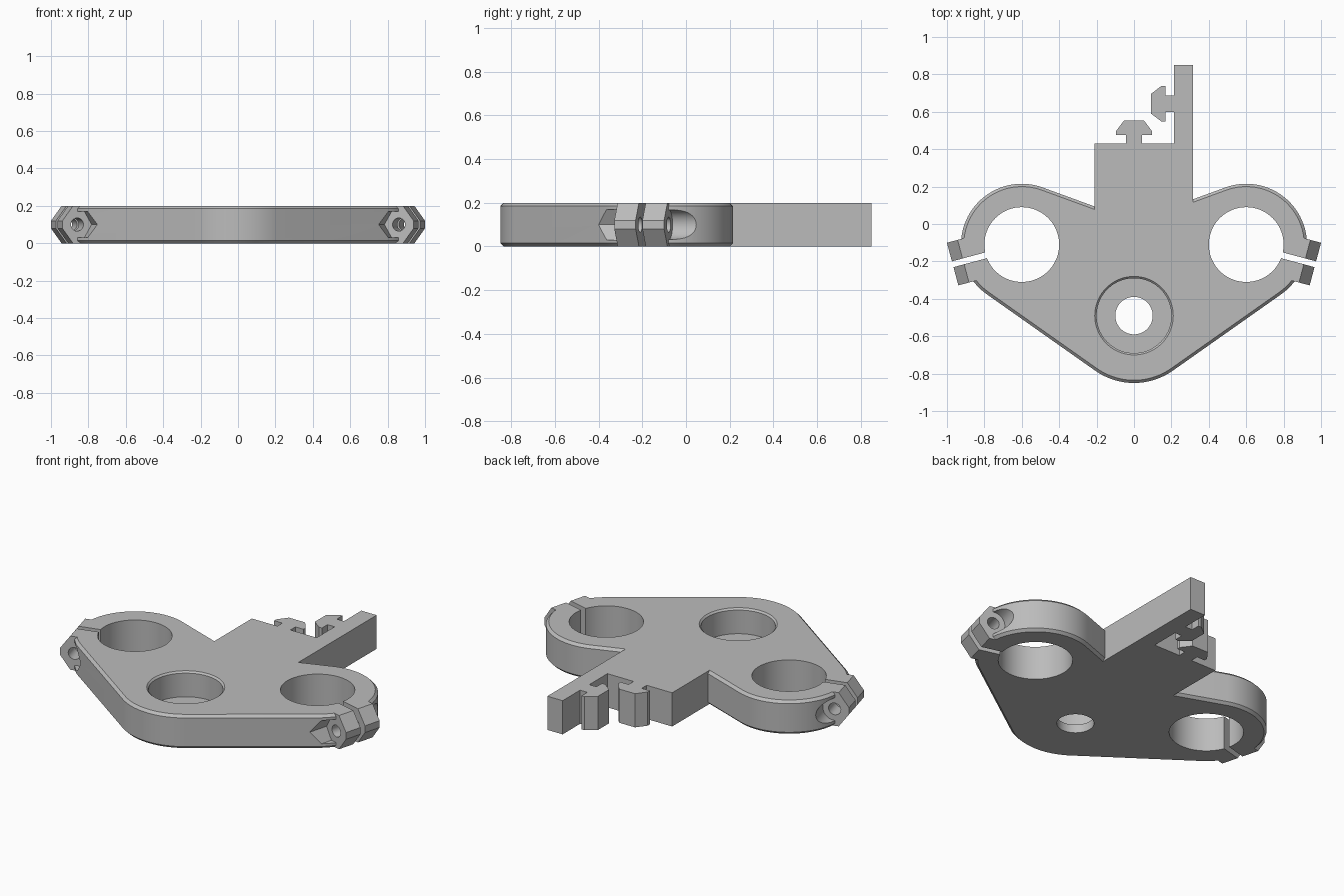
import bpy
import bmesh
from math import sin, cos, pi, radians
from mathutils import Matrix, Vector

if "Cube" in bpy.data.objects:
    bpy.data.objects.remove(bpy.data.objects["Cube"])

H = 0.2                                   # plate thickness
CLAMP = Vector((0.6, -0.11))              # side clamp centre
STEM_HOLE = Vector((0, -0.49))            # front bore centre

grey = bpy.data.materials.new("machined_grey")
grey.use_nodes = True
COLOR = (0.5, 0.5, 0.5, 1)
grey.diffuse_color = COLOR
grey.node_tree.nodes["Principled BSDF"].inputs["Base Color"].default_value = COLOR


def arc(c, r, a0, a1, n):
    """Points on an arc, angles in degrees."""
    angles = [radians(a0 + (a1 - a0) * i / n) for i in range(n + 1)]
    return [(c[0] + r * cos(a), c[1] + r * sin(a)) for a in angles]


def circle(c, r, n=72):
    return arc(c, r, 0, 360, n)[:-1]


def loft(name, layers, matrix=Matrix()):
    """Solid through stacked outlines: (points, height) pairs."""
    bm = bmesh.new()
    rings = [[bm.verts.new((x, y, z)) for x, y in pts] for pts, z in layers]
    bm.faces.new(rings[0])
    bm.faces.new(rings[-1])
    for low, high in zip(rings, rings[1:]):
        n = len(low)
        for i in range(n):
            j = (i + 1) % n
            bm.faces.new((low[i], low[j], high[j], high[i]))
    bm.transform(matrix)
    bmesh.ops.recalc_face_normals(bm, faces=bm.faces)
    mesh = bpy.data.meshes.new(name)
    bm.to_mesh(mesh)
    bm.free()
    mesh.materials.append(grey)
    obj = bpy.data.objects.new(name, mesh)
    bpy.context.collection.objects.link(obj)
    return obj


def combine(target, tool, operation):
    mod = target.modifiers.new("join", "BOOLEAN")
    mod.operation = operation
    mod.solver = "EXACT"
    mod.object = tool
    bpy.context.view_layer.objects.active = target
    bpy.ops.object.modifier_apply(modifier=mod.name)
    bpy.data.objects.remove(tool)


def cut(target, layers, matrix=Matrix()):
    combine(target, loft("cutter", layers, matrix), "DIFFERENCE")


def outline(inset):
    """Plate outline: two clamp lobes and a front lobe joined by tangents."""
    r = 0.325 - inset
    right = arc(CLAMP, r, -55, 110, 40)
    left = [(-x, y) for x, y in reversed(right)]
    notch = [(0, 0.017 - inset / cos(radians(20)))]
    return arc(STEM_HOLE, 0.36 - inset, -125, -55, 24) + right + notch + left


# Plate with chamfered rims
B = 0.015
plate = loft("clamp_plate", [(outline(B), 0), (outline(0), B),
                             (outline(0), H - B), (outline(B), H)])

# Rear stem with a side arm and two mushroom shaped rails
half_rail = [(0.043, 0), (0.043, 0.047), (0.096, 0.047), (0.096, 0.067), (0.053, 0.124)]
rail = [(-x, y) for x, y in half_rail] + [(x, y) for x, y in reversed(half_rail)]
back_rail = [(x, 0.43 + y) for x, y in rail]
side_rail = [(0.215 - y, 0.643 + x) for x, y in reversed(rail)]
side_rail.reverse()
stem = ([(0.315, -0.2), (-0.21, -0.2), (-0.21, 0.43)] + back_rail
        + [(0.215, 0.43)] + side_rail + [(0.215, 0.85), (0.315, 0.85)])
combine(plate, loft("stem", [(stem, 0), (stem, H)]), "UNION")

# Front bore: countersunk rim, wide pocket and narrow through hole
cut(plate, [(circle(STEM_HOLE, 0.2), 0.05), (circle(STEM_HOLE, 0.2), H - 0.01),
            (circle(STEM_HOLE, 0.22), H + 0.01)])
cut(plate, [(circle(STEM_HOLE, 0.1), -0.1), (circle(STEM_HOLE, 0.1), 0.1)])

# Clamp ears, bolt pockets, slits and bores on both sides
ear = [(0.215, 0), (0.325, 0), (0.384, 0.08), (0.384, 0.12), (0.325, H), (0.215, H)]
BOLT = (0.302, H / 2)
slit = [(0.1, -0.1), (0.5, -0.1), (0.5, 0.3), (0.1, 0.3)]
tilt = radians(-15)
u = Vector((cos(tilt), sin(tilt), 0))
v = Vector((-sin(tilt), cos(tilt), 0))
for side in (1, -1):
    # Local axes: outward from the clamp, up, along the bolt
    local = Matrix((u, (0, 0, 1), v)).transposed().to_4x4()
    frame = (Matrix.Diagonal((side, 1, 1, 1))
             @ Matrix.Translation((CLAMP.x, CLAMP.y, 0)) @ local)
    head, nut = circle(BOLT, 0.068, 40), circle(BOLT, 0.08, 6)
    cut(plate, [(head, 0.06), (head, 0.4)], frame)
    cut(plate, [(nut, -0.4), (nut, -0.07)], frame)
    combine(plate, loft("ear", [(ear, -0.123), (ear, 0.113)], frame), "UNION")
    cut(plate, [(circle(BOLT, 0.035, 24), -0.3), (circle(BOLT, 0.035, 24), 0.3)], frame)
    cut(plate, [(slit, -0.022), (slit, 0.01)], frame)
    bore = circle((side * CLAMP.x, CLAMP.y), 0.2)
    cut(plate, [(bore, -0.1), (bore, 0.3)])

# Smooth curved walls, keep machined edges crisp
bpy.ops.object.select_all(action="DESELECT")
plate.select_set(True)
bpy.context.view_layer.objects.active = plate
bpy.ops.object.shade_smooth_by_angle(angle=radians(25))
